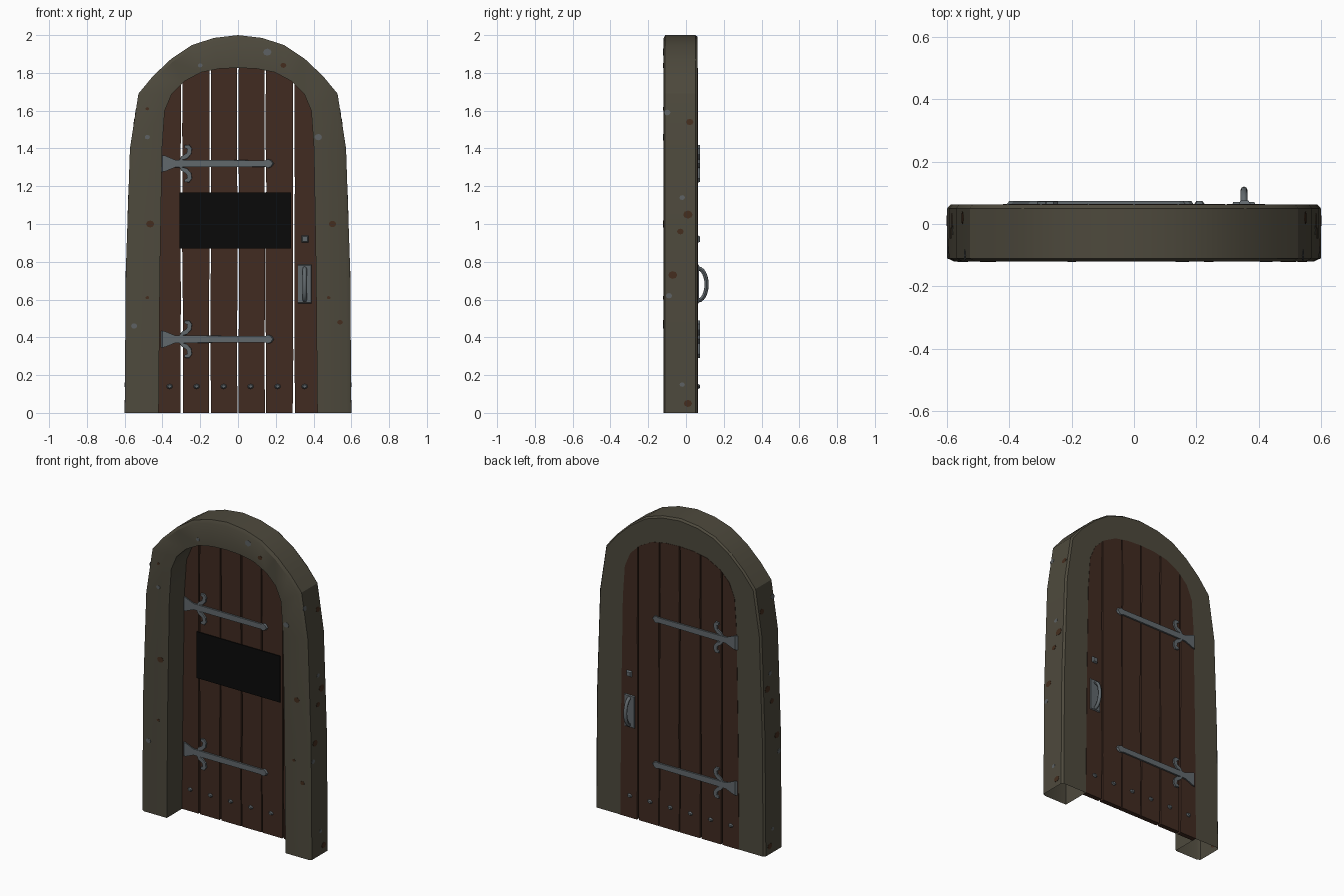
import bpy, bmesh, math, random
from mathutils import Vector

if "Cube" in bpy.data.objects:
    bpy.data.objects.remove(bpy.data.objects["Cube"])
random.seed(4)


def material(name, rgb):
    m = bpy.data.materials.new(name)
    m.diffuse_color = (*rgb, 1)
    m.use_nodes = True
    m.node_tree.nodes["Principled BSDF"].inputs["Base Color"].default_value = m.diffuse_color
    return m


STONE = material("olive_stone", (0.075, 0.067, 0.046))
WOOD = material("dark_wood", (0.052, 0.024, 0.015))
IRON = material("grey_iron", (0.12, 0.14, 0.152))
BLACK = material("black_panel", (0.003, 0.003, 0.003))
GREY = material("grey_fleck", (0.11, 0.12, 0.125))
BROWN = material("brown_fleck", (0.058, 0.027, 0.013))


def finish(bm, name, mat, smooth=False):
    bmesh.ops.recalc_face_normals(bm, faces=bm.faces)
    me = bpy.data.meshes.new(name)
    bm.to_mesh(me)
    bm.free()
    me.materials.append(mat)
    ob = bpy.data.objects.new(name, me)
    bpy.context.collection.objects.link(ob)
    if smooth:
        bpy.ops.object.select_all(action='DESELECT')
        ob.select_set(True)
        bpy.context.view_layer.objects.active = ob
        bpy.ops.object.shade_smooth_by_angle(angle=math.radians(30))
    return ob


def prism(name, pts, y0, y1, mat, inset=0.0):
    """Extrude an (x, z) outline from y0 to y1; inset shrinks the y1 end."""
    bm = bmesh.new()
    cx = sum(p[0] for p in pts) / len(pts)
    cz = sum(p[1] for p in pts) / len(pts)
    k = 1 - inset
    a = [bm.verts.new((x, y0, z)) for x, z in pts]
    b = [bm.verts.new((cx + (x - cx) * k, y1, cz + (z - cz) * k)) for x, z in pts]
    bm.faces.new(a)
    bm.faces.new(b)
    for i in range(len(pts)):
        j = (i + 1) % len(pts)
        bm.faces.new((a[i], a[j], b[j], b[i]))
    return finish(bm, name, mat)


def rect(x0, x1, z0, z1):
    return [(x0, z0), (x1, z0), (x1, z1), (x0, z1)]


def mirrored(half):
    return [(-x, z) for x, z in half] + [(x, z) for x, z in half[-2::-1]]


# arch outlines, right half from floor to apex
OUTER = [(.6, 0), (.594, .75), (.572, 1.4), (.527, 1.69), (.45, 1.783),
         (.355, 1.873), (.245, 1.947), (.127, 1.985), (0, 2)]
INNER = [(.42, 0), (.413, .75), (.402, 1.4), (.388, 1.6), (.35, 1.69),
         (.285, 1.755), (.195, 1.803), (.1, 1.822), (0, 1.827)]
outer, inner = mirrored(OUTER), mirrored(INNER)

# stone frame: section swept round the arch, open at the floor
SECTION = [(0, .05), (0, -.11), (.12, -.12), (1, -.12), (1, .062), (.06, .062)]
bm = bmesh.new()
rings = []
for o, i in zip(outer, inner):
    o, i = Vector(o), Vector(i)
    ring = []
    for t, y in SECTION:
        p = o.lerp(i, t)
        ring.append(bm.verts.new((p.x, y, p.y)))
    rings.append(ring)
n = len(SECTION)
for r, s in zip(rings, rings[1:]):
    for k in range(n):
        bm.faces.new((r[k], r[(k + 1) % n], s[(k + 1) % n], s[k]))
finish(bm, "stone_frame", STONE, True)


# door planks with slightly uneven gaps
DOOR_FRONT, DOOR_BACK = .034, .064


def arch_height(x):
    for (xa, za), (xb, zb) in zip(inner, inner[1:]):
        if xa <= x <= xb:
            return za + (zb - za) * (x - xa) / (xb - xa)
    return 0


def edge(x, top):
    zs = [0, .3, .6, .9, 1.2, 1.5]
    pts = [(x + random.uniform(-.003, .003), z) for z in zs]
    return pts + [(x, top)]


seams = [-.42, -.298, -.148, 0, .144, .296, .42]
for k in range(6):
    xl, xr = seams[k], seams[k + 1]
    left, right = [], []
    if k > 0:
        xl += .004
        left = edge(xl, arch_height(xl))
    if k < 5:
        xr -= .004
        right = edge(xr, arch_height(xr))[::-1]
    top = [p for p in inner
           if (xl < p[0] or k == 0) and (p[0] < xr or k == 5)]
    prism(f"door_plank_{k + 1}", left + top + right, DOOR_FRONT, DOOR_BACK, WOOD)

# black panel on the front
prism("front_panel", rect(-.31, .28, .87, 1.167), .024, .029, BLACK)

# ironwork, repeated on both faces of the door
STRAP = [(-.41, .045), (-.395, .043), (-.34, .02), (.15, .017), (.165, .023),
         (.18, .017), (.192, 0)]
STRAP = STRAP + [(x, -z) for x, z in STRAP[-2::-1]]
CURL = [(-.315, .012), (-.27, .025), (-.247, .05), (-.243, .08), (-.258, .1),
        (-.282, .098), (-.284, .085), (-.268, .078), (-.272, .055), (-.3, .037)]

for side, y, d in (("front", DOOR_FRONT, -1), ("back", DOOR_BACK, 1)):
    for level, z in (("upper", 1.32), ("lower", .39)):
        prism(f"{side}_{level}_strap", [(x, z + h) for x, h in STRAP],
              y - d * .002, y + d * .010, IRON, .03)
        for s, tag in ((1, "top"), (-1, "bottom")):
            prism(f"{side}_{level}_curl_{tag}", [(x, z + s * h) for x, h in CURL],
                  y - d * .002, y + d * .009, IRON, .05)
    # studs along the foot of the door
    for k in range(6):
        cx = -.362 + k * .143
        oval = [(cx + .018 * math.cos(a * math.pi / 4),
                 .14 + .014 * math.sin(a * math.pi / 4)) for a in range(8)]
        prism(f"{side}_stud_{k + 1}", oval, y - d * .002, y + d * .01, IRON, .45)
    # lock button and handle plate
    prism(f"{side}_lock", rect(.335, .375, .9, .94), y - d * .002, y + d * .011, IRON, .35)
    prism(f"{side}_handle_plate", rect(.316, .389, .577, .787),
          y - d * .002, y + d * .006, IRON, .06)
    # bowed grip
    cu = bpy.data.curves.new(f"{side}_grip", 'CURVE')
    cu.dimensions = '3D'
    cu.bevel_depth = .011
    cu.bevel_resolution = 2
    cu.use_fill_caps = True
    sp = cu.splines.new('POLY')
    sp.points.add(12)
    for k, p in enumerate(sp.points):
        a = math.pi * k / 12
        p.co = (.353, y + d * .045 * math.sin(a), .68 - .085 * math.cos(a), 1)
    cu.materials.append(IRON)
    ob = bpy.data.objects.new(f"{side}_grip", cu)
    bpy.context.collection.objects.link(ob)
    bpy.ops.object.select_all(action='DESELECT')
    ob.select_set(True)
    bpy.context.view_layer.objects.active = ob
    bpy.ops.object.convert(target='MESH')
    bpy.ops.object.shade_smooth_by_angle(angle=math.radians(45))


# worn flecks on the stone: thin discs on the front and both sides
def disc(u, v, r):
    return [(u + r * math.cos(a * math.pi / 4), v + .85 * r * math.sin(a * math.pi / 4))
            for a in range(8)]


FRONT = [(-.2, 1.84, .013, GREY), (.155, 1.91, .022, GREY), (.24, 1.84, .016, BROWN),
         (.425, 1.46, .02, GREY), (-.48, 1.61, .01, BROWN), (-.48, 1.46, .014, GREY),
         (-.465, 1, .022, BROWN), (.5, 1, .02, BROWN), (-.48, .61, .01, BROWN),
         (.48, .61, .01, BROWN), (-.55, .46, .017, GREY), (.54, .48, .015, BROWN)]
for k, (x, z, r, m) in enumerate(FRONT):
    prism(f"front_fleck_{k + 1}", disc(x, z, r), -.118, -.1215, m)

SIDE = [(-.1, 1.59, .018, GREY), (.02, 1.54, .02, BROWN), (-.02, 1.14, .015, GREY),
        (.01, 1.05, .025, BROWN), (-.03, .96, .018, BROWN), (-.07, .73, .024, BROWN),
        (-.09, .62, .017, GREY), (-.02, .15, .014, GREY), (.01, .05, .022, BROWN)]
for s, tag in ((1, "right"), (-1, "left")):
    for k, (y, z, r, m) in enumerate(SIDE):
        for (xa, za), (xb, zb) in zip(OUTER, OUTER[1:]):
            if za <= z < zb:
                x, slope = xa + (xb - xa) * (z - za) / (zb - za), (xb - xa) / (zb - za)
        ob = prism(f"{tag}_fleck_{k + 1}", disc(y, z, r), -.002, .0015, m)
        for v in ob.data.vertices:  # lay the disc on the sloping side
            yy, h, zz = v.co
            v.co = (s * (x + h + slope * (zz - z)), yy, zz)
        if s > 0:
            ob.data.flip_normals()
